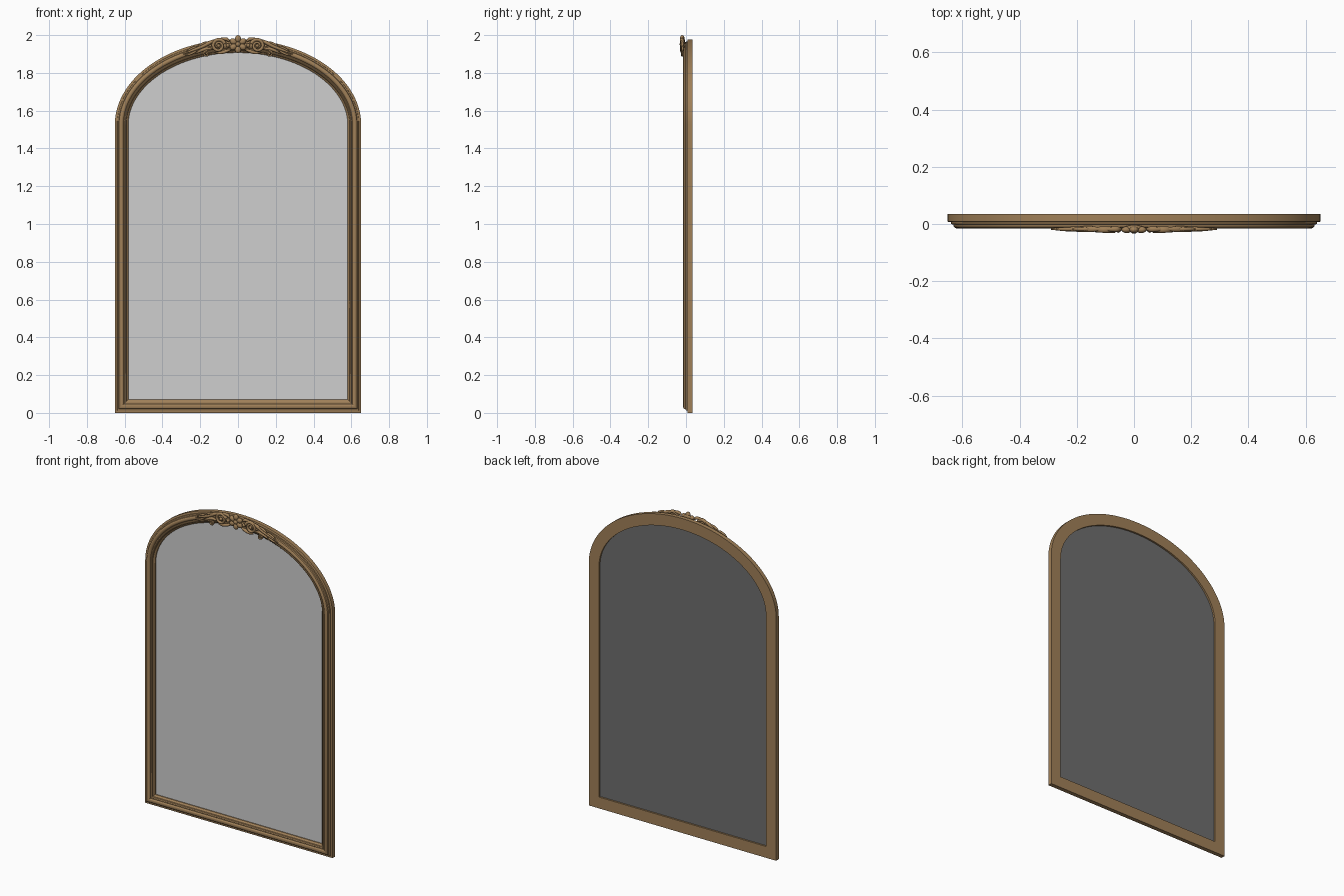
import bpy, bmesh, math
from mathutils import Vector, Matrix

if "Cube" in bpy.data.objects:
    bpy.data.objects.remove(bpy.data.objects["Cube"])


def material(name, rgb):
    m = bpy.data.materials.new(name)
    m.diffuse_color = (*rgb, 1)
    m.use_nodes = True
    m.node_tree.nodes["Principled BSDF"].inputs["Base Color"].default_value = m.diffuse_color
    return m


GILT = material("antique_gold", (0.352, 0.216, 0.098))
GLASS = material("mirror_grey", (0.62, 0.62, 0.62))
BACK = material("backing_grey", (0.156, 0.156, 0.156))


def finish(bm, name, mats, angle=35):
    bmesh.ops.recalc_face_normals(bm, faces=bm.faces)
    me = bpy.data.meshes.new(name)
    bm.to_mesh(me)
    bm.free()
    ob = bpy.data.objects.new(name, me)
    bpy.context.collection.objects.link(ob)
    for m in mats:
        me.materials.append(m)
    bpy.ops.object.select_all(action='DESELECT')
    ob.select_set(True)
    bpy.context.view_layer.objects.active = ob
    bpy.ops.object.shade_smooth_by_angle(angle=math.radians(angle))
    return ob


# Outline: straight sides with a half-ellipse arch, anticlockwise from the front
W, SPRING, RISE, N = 0.652, 1.525, 0.453, 72
outline = [Vector((-W, 0)), Vector((W, 0))]
outline += [Vector((W * math.cos(math.pi * i / N), SPRING + RISE * math.sin(math.pi * i / N)))
            for i in range(N + 1)]


def inset(d):
    """Outline moved inwards by d with mitred corners."""
    out = []
    for i, p in enumerate(outline):
        a = (p - outline[i - 1]).normalized()
        b = (outline[(i + 1) % len(outline)] - p).normalized()
        na, nb = Vector((-a.y, a.x)), Vector((-b.y, b.x))
        out.append(p + (na + nb) * d / (1 + na.dot(nb)))
    return out


def bridge(bm, rings, close_rings):
    """Join neighbouring closed loops of vertices with quads."""
    pairs = list(zip(rings, rings[1:]))
    if close_rings:
        pairs.append((rings[-1], rings[0]))
    for r, s in pairs:
        n = len(r)
        for i in range(n):
            bm.faces.new((r[i], r[(i + 1) % n], s[(i + 1) % n], s[i]))


# Moulded frame: (inset, depth) section swept round the outline
section = [(0, 0.035), (0, 0.009), (0.003, 0.007), (0.012, 0.007), (0.013, 0.000),
           (0.017, -0.002), (0.020, -0.002), (0.022, -0.010), (0.027, -0.014),
           (0.033, -0.016), (0.039, -0.015), (0.044, -0.011), (0.046, -0.006),
           (0.049, -0.006), (0.051, -0.009), (0.055, -0.010), (0.059, -0.008),
           (0.061, -0.002), (0.067, 0.002), (0.071, 0.007), (0.071, 0.035)]
bm = bmesh.new()
bridge(bm, [[bm.verts.new((p.x, y, p.y)) for p in inset(d)] for d, y in section], True)
finish(bm, "frame", [GILT])

# Mirror glass with a dark backing
bm = bmesh.new()
rings = [[bm.verts.new((p.x, y, p.y)) for p in inset(0.066)] for y in (0.013, 0.024)]
bridge(bm, rings, False)
for r in rings:
    bm.faces.new(r)
bmesh.ops.recalc_face_normals(bm, faces=bm.faces)
for f in bm.faces:
    f.material_index = 0 if f.normal.y < -0.5 else 1
finish(bm, "mirror_panel", [GLASS, BACK])


def smooth_path(pts, steps=6):
    """Catmull-Rom curve through points of (x, z, radius)."""
    p = [Vector(q) for q in pts]
    p = [2 * p[0] - p[1]] + p + [2 * p[-1] - p[-2]]
    out = []
    for a, b, c, d in zip(p, p[1:], p[2:], p[3:]):
        for i in range(steps):
            t = i / steps
            out.append(0.5 * (2 * b + (c - a) * t + (2 * a - 5 * b + 4 * c - d) * t * t
                              + (3 * b - a - 3 * c + d) * t ** 3))
    return out + [p[-2]]


def tube(bm, path, y, depth, sides=10):
    """Carved strand lying in the front plane; depth scales its relief."""
    rings = []
    for i, q in enumerate(path):
        d = path[min(i + 1, len(path) - 1)] - path[max(i - 1, 0)]
        n = Vector((-d.y, d.x)).normalized()
        r = max(q.z, 0.001)
        ring = []
        for k in range(sides):
            a = 2 * math.pi * k / sides
            w = n * r * math.cos(a)
            ring.append(bm.verts.new((q.x + w.x, y + depth * r * math.sin(a), q.y + w.y)))
        rings.append(ring)
    bridge(bm, rings, False)
    bm.faces.new(rings[0])
    bm.faces.new(rings[-1])


def blob(bm, x, y, z, sx, sy, sz, turn=0):
    m = Matrix.Translation((x, y, z)) @ Matrix.Rotation(turn, 4, 'Y') @ Matrix.Diagonal((sx, sy, sz, 1))
    bmesh.ops.create_uvsphere(bm, u_segments=14, v_segments=9, radius=1, matrix=m)


def spiral(cx, cz, r0, r1, start, turns, thick, thin):
    pts = []
    n = int(24 * abs(turns))
    for i in range(n + 1):
        t = i / n
        a = start + 2 * math.pi * turns * t
        r = r0 + (r1 - r0) * t
        pts.append(Vector((cx + r * math.cos(a), cz + r * math.sin(a), thick + (thin - thick) * t)))
    return pts


# Central rosette
bm = bmesh.new()
FZ = 1.952
for k in range(6):
    a = k * math.pi / 3
    blob(bm, 0.029 * math.sin(a), -0.020, FZ + 0.029 * math.cos(a), 0.016, 0.012, 0.019, a)
blob(bm, 0, -0.021, FZ, 0.014, 0.013, 0.014)
blob(bm, 0, -0.014, FZ, 0.034, 0.011, 0.034)
finish(bm, "crest_rosette", [GILT], 60)

# Scrolls and leaves on one side, mirrored to the other
bm = bmesh.new()
# large volute with its eye
tube(bm, spiral(0.103, 1.944, 0.035, 0.011, math.pi * 0.9, -1.6, 0.010, 0.005), -0.020, 1.2)
blob(bm, 0.103, -0.021, 1.944, 0.010, 0.011, 0.010)
# small curl hanging below the arch
tube(bm, spiral(0.167, 1.902, 0.016, 0.006, math.pi * 0.6, -1.2, 0.006, 0.004), -0.019, 1.3)
# tapered strands: (x, z, radius) points
strands = [
    [(0.035, 1.925, 0.003), (0.06, 1.916, 0.009), (0.09, 1.907, 0.008), (0.12, 1.906, 0.003)],
    [(0.045, 1.965, 0.004), (0.060, 1.978, 0.009), (0.085, 1.980, 0.007), (0.11, 1.976, 0.003)],
    [(0.115, 1.976, 0.004), (0.15, 1.960, 0.010), (0.19, 1.939, 0.009),
     (0.24, 1.920, 0.007), (0.29, 1.899, 0.002)],
    [(0.135, 1.925, 0.004), (0.165, 1.928, 0.009), (0.195, 1.918, 0.008), (0.225, 1.902, 0.002)],
    [(0.15, 1.962, 0.003), (0.175, 1.959, 0.006), (0.20, 1.948, 0.006), (0.215, 1.938, 0.002)],
    [(0.205, 1.937, 0.003), (0.23, 1.936, 0.006), (0.26, 1.922, 0.005), (0.272, 1.912, 0.002)],
    [(0.215, 1.922, 0.003), (0.235, 1.908, 0.006), (0.262, 1.896, 0.005), (0.28, 1.893, 0.002)],
]
for s in strands:
    tube(bm, smooth_path(s), -0.018, 1.1)
# small beads between the leaves
for x, z, r in ((0.147, 1.943, 0.007), (0.055, 1.945, 0.010), (0.167, 1.902, 0.006)):
    blob(bm, x, -0.019, z, r, r * 1.2, r)
ob = finish(bm, "crest_scrolls", [GILT], 60)
mod = ob.modifiers.new("Mirror", 'MIRROR')
mod.use_mirror_merge = False
